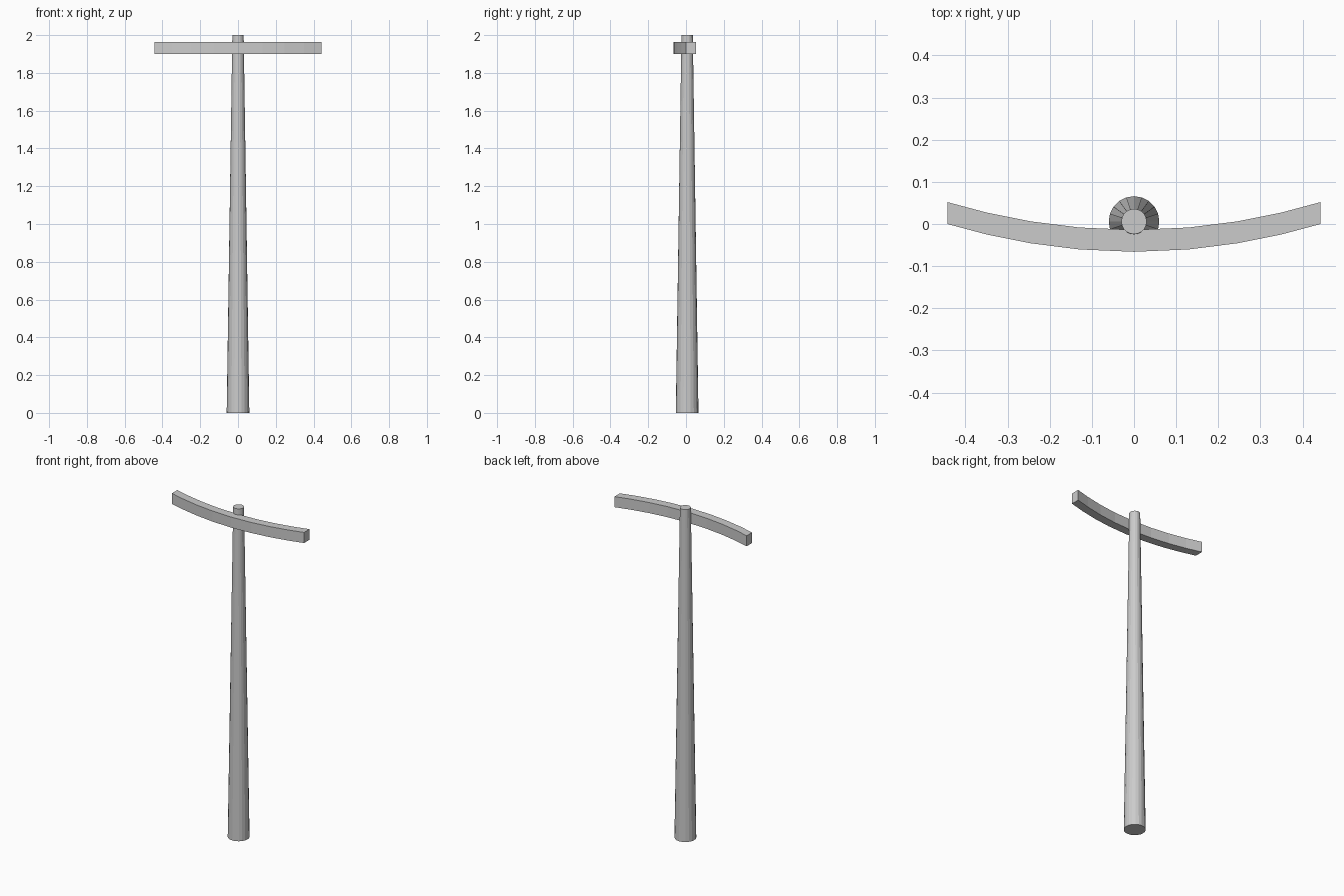
import bpy
import bmesh

cube = bpy.data.objects.get("Cube")
if cube:
    bpy.data.objects.remove(cube, do_unlink=True)

# Single grey finish
grey = bpy.data.materials.new("plain grey")
grey.use_nodes = True
colour = (0.6, 0.6, 0.6, 1)
grey.diffuse_color = colour
grey.node_tree.nodes["Principled BSDF"].inputs["Base Color"].default_value = colour


def add_object(name, bm):
    bmesh.ops.recalc_face_normals(bm, faces=bm.faces)
    mesh = bpy.data.meshes.new(name)
    bm.to_mesh(mesh)
    bm.free()
    mesh.materials.append(grey)
    obj = bpy.data.objects.new(name, mesh)
    bpy.context.collection.objects.link(obj)
    return obj


# Tapered pole
HEIGHT = 2.0
bm = bmesh.new()
bmesh.ops.create_cone(bm, cap_ends=True, segments=20,
                      radius1=0.06, radius2=0.03, depth=HEIGHT)
pole = add_object("pole", bm)
pole.location = (0, 0.006, HEIGHT / 2)

# Bowed crossbar: a curved strip in plan, extruded upwards
HALF_SPAN, BOW, DEPTH = 0.443, 0.066, 0.052
BOTTOM, THICKNESS = 1.9, 0.064
half = [0.13, 0.245, 0.35, HALF_SPAN]
stations = [-x for x in reversed(half)] + [0] + half

bm = bmesh.new()
front, back = [], []
for x in stations:
    y = BOW * ((x / HALF_SPAN) ** 2 - 1)
    front.append(bm.verts.new((x, y, BOTTOM)))
    back.append(bm.verts.new((x, y + DEPTH, BOTTOM)))
strip = [bm.faces.new((front[i], front[i + 1], back[i + 1], back[i]))
         for i in range(len(stations) - 1)]
result = bmesh.ops.extrude_face_region(bm, geom=strip, use_keep_orig=True)
raised = [v for v in result["geom"] if isinstance(v, bmesh.types.BMVert)]
bmesh.ops.translate(bm, verts=raised, vec=(0, 0, THICKNESS))
add_object("crossbar", bm)
